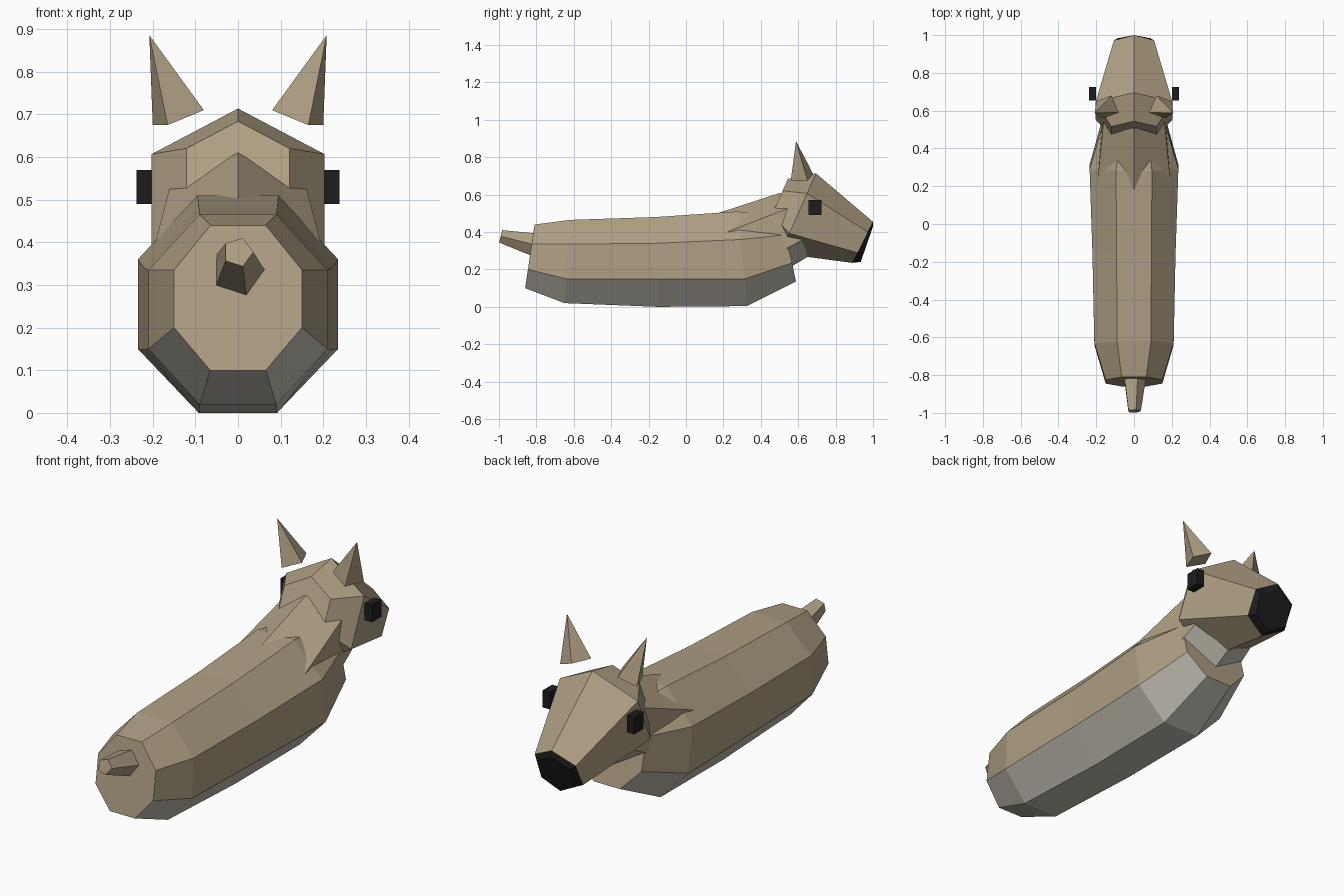
import bpy, bmesh, math
from mathutils import Vector

if "Cube" in bpy.data.objects:
    bpy.data.objects.remove(bpy.data.objects["Cube"])


def material(name, rgb):
    m = bpy.data.materials.new(name)
    m.diffuse_color = (*rgb, 1)
    m.use_nodes = True
    m.node_tree.nodes["Principled BSDF"].inputs["Base Color"].default_value = m.diffuse_color
    return m


TAN = material("tan", (0.43, 0.35, 0.23))
PALE = material("pale_belly", (0.56, 0.53, 0.46))
BLACK = material("black", (0.012, 0.012, 0.012))


def loft(name, rings, mats, pale=()):
    """Skin matching rings of points, capping both ends; pale lists light strips."""
    bm = bmesh.new()
    loops = [[bm.verts.new(p) for p in r] for r in rings]
    n = len(loops[0])
    for a, b in zip(loops, loops[1:]):
        for i in range(n):
            j = (i + 1) % n
            f = bm.faces.new((a[i], a[j], b[j], b[i]))
            f.material_index = 1 if i in pale else 0
    bm.faces.new(loops[0])
    bm.faces.new(loops[-1])
    bmesh.ops.recalc_face_normals(bm, faces=bm.faces[:])
    me = bpy.data.meshes.new(name)
    bm.to_mesh(me)
    bm.free()
    for m in mats:
        me.materials.append(m)
    ob = bpy.data.objects.new(name, me)
    bpy.context.collection.objects.link(ob)
    return ob


def polygon(y, z, r, lean, sides=6, start=90):
    """Regular polygon facing along y, its top leaning towards +y by lean degrees."""
    s, c = math.sin(math.radians(lean)), math.cos(math.radians(lean))
    pts = []
    for k in range(sides):
        a = math.radians(start - 360 * k / sides)
        u = r * math.sin(a)
        pts.append((r * math.cos(a), y + u * s, z + u * c))
    return pts


def octagon(flat, side, profile):
    """Octagon from its (y, z) levels: top, upper side, lower side, bottom."""
    half = [(w, y, z) for w, (y, z) in zip((flat, side, side, flat), profile)]
    return half + [(-x, y, z) for x, y, z in reversed(half)]


# Long eight-sided body with pale belly strips
loft("body", [
    octagon(0.065, 0.15, [(-0.81, 0.44), (-0.825, 0.335), (-0.845, 0.2), (-0.86, 0.1)]),
    octagon(0.09, 0.21, [(-0.62, 0.465), (-0.63, 0.335), (-0.64, 0.15), (-0.65, 0.02)]),
    octagon(0.092, 0.22, [(-0.165, 0.48), (-0.16, 0.34), (-0.155, 0.148), (-0.15, 0.0)]),
    octagon(0.095, 0.235, [(0.28, 0.51), (0.29, 0.36), (0.315, 0.15), (0.325, 0.004)]),
    octagon(0.068, 0.165, [(0.508, 0.48), (0.53, 0.385), (0.567, 0.235), (0.588, 0.135)]),
], [TAN, PALE], pale=(2, 3, 4))

# Six-sided neck rising out of the body
loft("neck", [polygon(0.17, 0.255, 0.235, -24), polygon(0.58, 0.44, 0.186, -24)],
     [TAN, PALE], pale=(2, 3))

# Six-sided head tapering to the muzzle
loft("head", [polygon(0.488, 0.557, 0.139, 24), polygon(0.6, 0.5, 0.234, 24),
              polygon(0.944, 0.345, 0.123, 27)], [TAN])
loft("nose", [polygon(0.944, 0.345, 0.123, 27), polygon(0.967, 0.335, 0.1, 19)], [BLACK])

# Stubby five-sided tail
loft("tail", [polygon(-0.8, 0.33, 0.066, 15, 5, 0), polygon(-0.991, 0.377, 0.036, 14, 5, 0)], [TAN])

# Ears (four-sided spikes) and eyes (small blocks), one per side
for label, s in (("right", 1), ("left", -1)):
    base = [(0.08, 0.59, 0.71), (0.165, 0.56, 0.675), (0.2, 0.65, 0.675), (0.12, 0.68, 0.71)]
    apex = Vector((0.208, 0.588, 0.886))
    tip = [apex.lerp(Vector(p), 0.002) for p in base]
    loft(label + "_ear", [[(s * p[0], p[1], p[2]) for p in ring] for ring in (base, tip)], [TAN])
    square = [(0.655, 0.49), (0.725, 0.49), (0.725, 0.57), (0.655, 0.57)]
    loft(label + "_eye", [[(s * x, y, z) for y, z in square] for x in (0.2, 0.238)], [BLACK])
